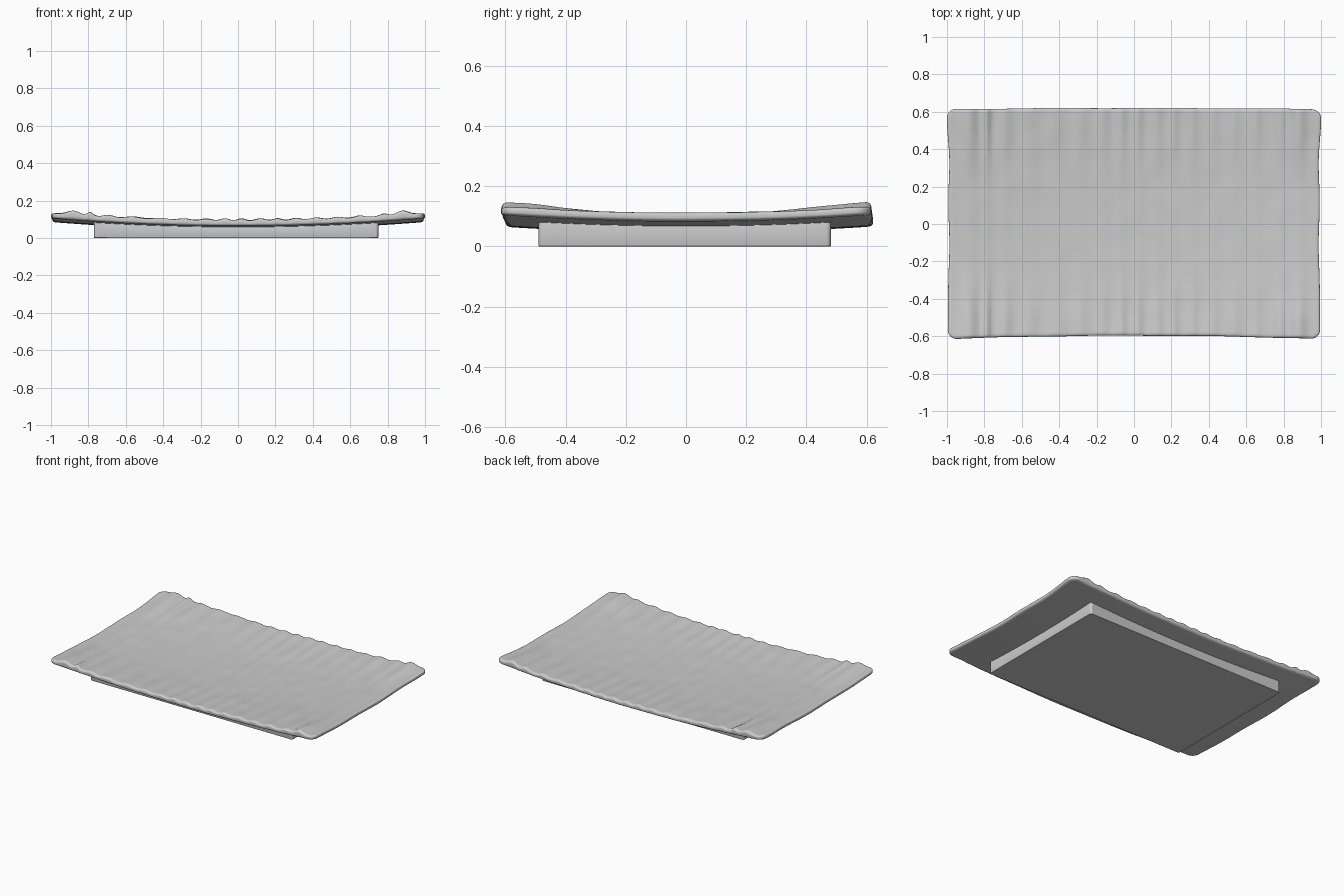
import bpy, bmesh, math
from mathutils import Vector, noise

if "Cube" in bpy.data.objects:
    bpy.data.objects.remove(bpy.data.objects["Cube"])


def samples(half, r, n):
    """Symmetric positions from -half to half, packed tightly near the ends."""
    inner = half - r
    mid = [-inner + 2 * inner * i / n for i in range(n + 1)]
    end = [inner + r * math.sin(math.pi / 2 * i / 9) for i in range(1, 10)]
    return [-e for e in reversed(end)] + mid + end


def rounded_solid(name, hx, hy, r, top, bottom, warp, nx, ny, rim, keep):
    """Closed rounded rectangle between two height fields, with a softened rim."""
    bm = bmesh.new()
    us, ys = samples(hx, r, nx), samples(hy, r, ny)
    layers = []
    for side in (0, 1):
        rows = []
        for y in ys:
            over = max(0, abs(y) - (hy - r))
            w = hx - r + math.sqrt(max(0, r * r - over * over))
            row = []
            for u in us:
                x = u / hx * w
                # distance inward from the rounded outline
                qx, qy = abs(x) - hx + r, abs(y) - hy + r
                d = r - math.hypot(max(qx, 0), max(qy, 0)) - min(max(qx, qy), 0)
                k = 1 - min(max(d / rim, 0), 1)
                f = keep + (1 - keep) * math.sqrt(1 - k * k)
                px, py = warp(x, y)
                t, b = top(px, py), bottom(px, py)
                m = (t + b) / 2
                z = m + ((t if side else b) - m) * f
                row.append(bm.verts.new((px, py, z)))
            rows.append(row)
        layers.append(rows)
    lo, hi = layers
    R, C = len(ys), len(us)
    for rows in layers:
        for j in range(R - 1):
            for i in range(C - 1):
                bm.faces.new((rows[j][i], rows[j][i + 1], rows[j + 1][i + 1], rows[j + 1][i]))
    # side wall
    loop = ([(0, i) for i in range(C)] + [(j, C - 1) for j in range(1, R)]
            + [(R - 1, i) for i in range(C - 2, -1, -1)] + [(j, 0) for j in range(R - 2, 0, -1)])
    for (j, i), (l, k) in zip(loop, loop[1:] + loop[:1]):
        bm.faces.new((lo[j][i], lo[l][k], hi[l][k], hi[j][i]))
    bmesh.ops.recalc_face_normals(bm, faces=bm.faces)
    me = bpy.data.meshes.new(name)
    bm.to_mesh(me)
    bm.free()
    ob = bpy.data.objects.new(name, me)
    bpy.context.collection.objects.link(ob)
    bpy.context.view_layer.objects.active = ob
    ob.select_set(True)
    bpy.ops.object.shade_smooth_by_angle(angle=math.radians(40))
    ob.select_set(False)
    return ob


def smooth(a, b, t):
    t = min(max((t - a) / (b - a), 0), 1)
    return t * t * (3 - 2 * t)


# Ridges running front to back: position, width, height
RIDGES = [(-.88, .045, .021), (-.79, .022, .018), (-.69, .035, .010), (-.56, .05, .008),
          (-.42, .05, .007), (-.29, .04, .008), (-.17, .035, .009), (-.07, .028, .011),
          (.02, .026, .011), (.12, .034, .010), (.21, .026, .010), (.31, .03, .010),
          (.42, .035, .008), (.53, .035, .009), (.65, .03, .010), (.78, .03, .012),
          (.88, .04, .022)]


def under(x, y):
    return .045 + .04 * x * x + .02 * (y / .6) ** 2


def upper(x, y):
    ridge = sum(h * math.exp(-((x - c) / w) ** 2) for c, w, h in RIDGES)
    fade = .2 + .8 * smooth(.2, .58, abs(y))
    ripple = .0025 * noise.noise(Vector((x * 9, y * 7, 3)))
    return under(x, y) + .029 + ridge * fade + ripple


def slab_outline(x, y):
    """Slightly bowed and wavy outline."""
    a = smooth(.3, .6, abs(y))
    px = x * (.992 + .008 * a) + .003 * x * math.sin(14 * y)
    if y > 0:
        py = y * (1 + .01 * (1 - x * x))
    else:
        py = y * (.972 + .03 * x * x)
    return px, py + .002 * y * math.sin(11 * x)


# Plate
rounded_solid("plate", .998, .614, .05, upper, under, slab_outline, 190, 56, .018, .3)

# Foot block beneath, its top buried in the plate
rounded_solid("foot", .76, .485, .015, lambda x, y: under(x, y) + .01, lambda x, y: 0.0,
              lambda x, y: (x - .01, y - .004), 30, 20, .004, .96)
